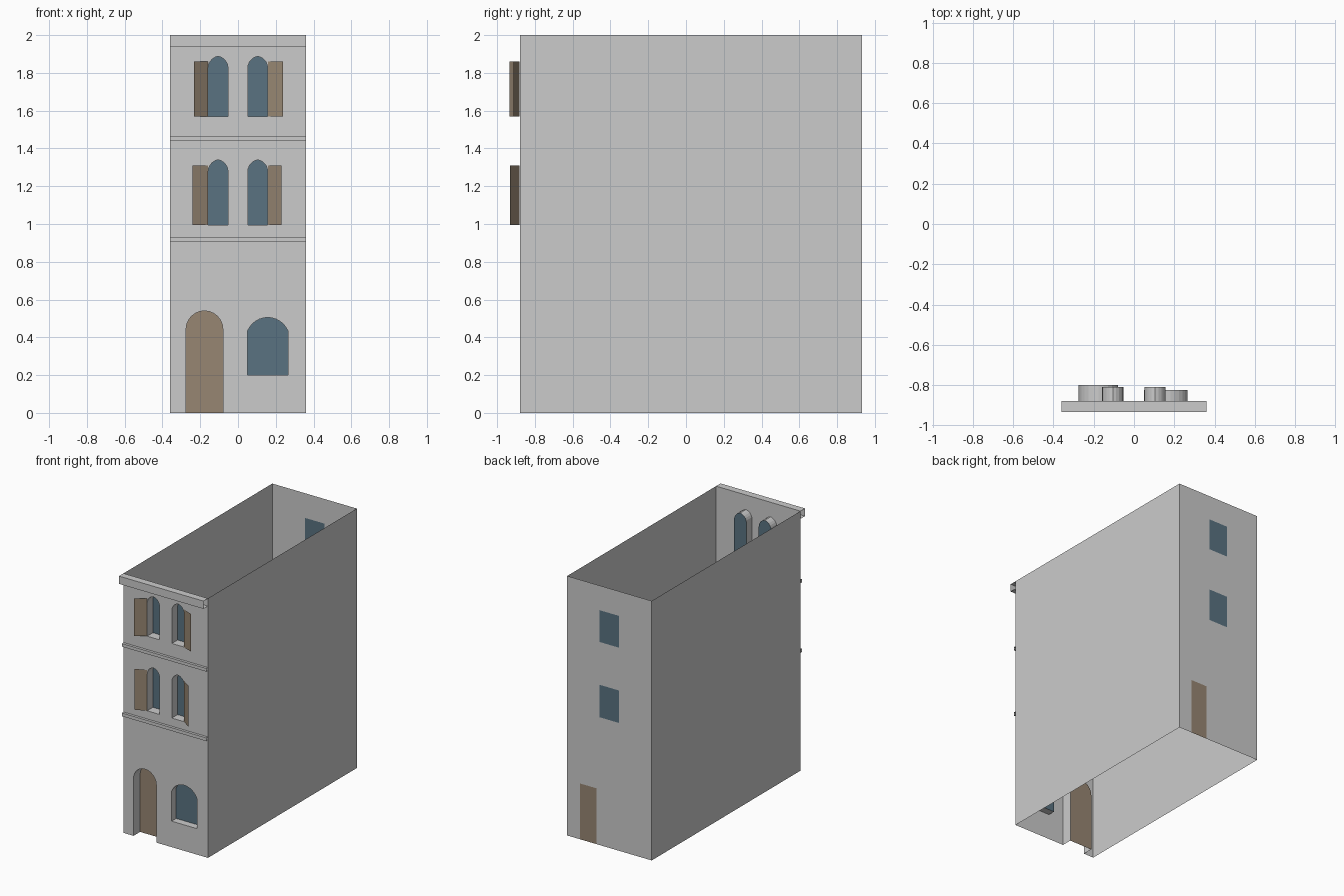
import bpy, bmesh, math

if "Cube" in bpy.data.objects:
    bpy.data.objects.remove(bpy.data.objects["Cube"])

W, YF, YB, H = 0.36, -0.88, 0.932, 2.0


def material(name, rgb):
    m = bpy.data.materials.new(name)
    m.diffuse_color = (*rgb, 1)
    m.use_nodes = True
    m.node_tree.nodes["Principled BSDF"].inputs["Base Color"].default_value = m.diffuse_color
    return m


WOOD = material("wood", (0.31, 0.24, 0.17))
GLASS = material("glass", (0.10, 0.17, 0.22))


def finish(name, bm, mat=None):
    me = bpy.data.meshes.new(name)
    bm.to_mesh(me)
    bm.free()
    ob = bpy.data.objects.new(name, me)
    bpy.context.collection.objects.link(ob)
    if mat:
        me.materials.append(mat)
    return ob


def faces(name, quads, mat=None):
    bm = bmesh.new()
    for q in quads:
        bm.faces.new([bm.verts.new(p) for p in q])
    bmesh.ops.remove_doubles(bm, verts=bm.verts, dist=1e-5)
    return finish(name, bm, mat)


# Opening outlines as (x, z), counter-clockwise from the lower left corner
def rect(x0, x1, z0, z1):
    return [(x0, z0), (x1, z0), (x1, z1), (x0, z1)]


def round_arch(x0, x1, z0, spring, top, n=12):
    c, r = (x0 + x1) / 2, (x1 - x0) / 2
    rise = top - spring
    rad = (r * r + rise * rise) / (2 * rise)
    a = math.asin(min(1, r / rad))
    arc = [(c + rad * math.sin(a - 2 * a * i / n),
            top - rad + rad * math.cos(a - 2 * a * i / n)) for i in range(n + 1)]
    return [(x0, z0), (x1, z0)] + arc


def pointed_arch(x0, x1, z0, spring, top, n=5):
    c, r, rise = (x0 + x1) / 2, (x1 - x0) / 2, top - spring
    rad = (r * r + rise * rise) / (2 * r)
    a = math.asin(min(1, rise / rad))
    half = [(x1 - rad + rad * math.cos(a * i / n), spring + rad * math.sin(a * i / n))
            for i in range(n + 1)]
    left = [(2 * c - x, z) for x, z in reversed(half[:-1])]
    return [(x0, z0), (x1, z0)] + half + left


# Flat wall with holes cut through it
def wall(name, y, outline, holes, facing):
    bm = bmesh.new()
    for loop in [outline] + holes:
        vs = [bm.verts.new((x, y, z)) for x, z in loop]
        for i, v in enumerate(vs):
            bm.edges.new((v, vs[i - 1]))
    bmesh.ops.triangle_fill(bm, edges=bm.edges[:], use_beauty=True, normal=(0, facing, 0))
    bm.normal_update()
    for f in bm.faces:
        if f.normal.y * facing < 0:
            f.normal_flip()
    return finish(name, bm)


# Reveal surrounding an opening, and the pane that closes it
def reveal(name, loop, depth, open_bottom=False):
    quads = []
    for i in range(1 if open_bottom else 0, len(loop)):
        (xa, za), (xb, zb) = loop[i], loop[(i + 1) % len(loop)]
        quads.append([(xa, YF, za), (xb, YF, zb), (xb, YF + depth, zb), (xa, YF + depth, za)])
    faces(name, quads)


def pane(name, loop, y, mat, facing=-1):
    pts = [(x, y, z) for x, z in loop]
    faces(name, [pts if facing < 0 else pts[::-1]], mat)


# Front openings
door = round_arch(-0.275, -0.08, 0, 0.4425, 0.54)
shop = round_arch(0.05, 0.265, 0.2, 0.432, 0.505)
reveal("door_reveal", door, 0.08, True)
pane("front_door", door, YF + 0.08, WOOD)
reveal("shop_window_reveal", shop, 0.055)
pane("shop_window", shop, YF + 0.055, GLASS)

holes = [shop]
for floor, z0, spring, top in [("middle", 0.995, 1.277, 1.34), ("upper", 1.57, 1.825, 1.888)]:
    for side, x0, x1 in [("left", -0.158, -0.053), ("right", 0.052, 0.157)]:
        loop = pointed_arch(x0, x1, z0, spring, top)
        holes.append(loop)
        reveal(f"{floor}_{side}_reveal", loop, 0.07)
        pane(f"{floor}_{side}_window", loop, YF + 0.07, GLASS)

# Front wall, with the door running down through its lower edge
outline = [(-W, 0), door[0]] + door[:1:-1] + [door[1], (W, 0), (W, H), (-W, H)]
clean = [p for i, p in enumerate(outline) if math.dist(p, outline[i - 1]) > 1e-5]
wall("front_wall", YF, clean, holes, -1)

# Side walls
for side, x in [("left", -W), ("right", W)]:
    q = [(x, YF, 0), (x, YB, 0), (x, YB, H), (x, YF, H)]
    faces(f"{side}_wall", [q if x > 0 else q[::-1]])

# Back wall with flush windows and a door
back_windows = [rect(-0.083, 0.083, 0.985, 1.235), rect(-0.083, 0.083, 1.565, 1.81)]
back_door = rect(0.11, 0.25, 0, 0.43)
back_outline = [(-W, 0), back_door[0], back_door[3], back_door[2], back_door[1],
                (W, 0), (W, H), (-W, H)]
wall("back_wall", YB, back_outline, back_windows, 1)
pane("back_door", back_door, YB, WOOD, 1)
for i, loop in enumerate(back_windows):
    pane(f"back_window_{i + 1}", loop, YB, GLASS, 1)

# Cornice and string courses: channels with open ends
for name, z0, z1, d in [("cornice", 1.94, H, 0.055), ("upper_band", 1.443, 1.467, 0.02),
                        ("lower_band", 0.907, 0.932, 0.02)]:
    prof = [(YF, z0), (YF - d, z0), (YF - d, z1), (YF, z1)]
    faces(name, [[(-W, *a), (W, *a), (W, *b), (-W, *b)] for a, b in zip(prof, prof[1:])])

# Open shutters, each hinged on the outer side of its window
for name, hinge, tip, out, z0, z1 in [
        ("upper_left_shutter", -0.159, -0.233, 0.054, 1.57, 1.86),
        ("upper_right_shutter", 0.158, 0.239, 0.034, 1.57, 1.86),
        ("middle_left_shutter", -0.159, -0.24, 0.036, 0.995, 1.31),
        ("middle_right_shutter", 0.158, 0.23, 0.052, 0.995, 1.31)]:
    a, b = (hinge, YF - 0.002), (tip, YF - out)
    if hinge < 0:
        a, b = b, a
    faces(name, [[(*a, z0), (*b, z0), (*b, z1), (*a, z1)]], WOOD)
